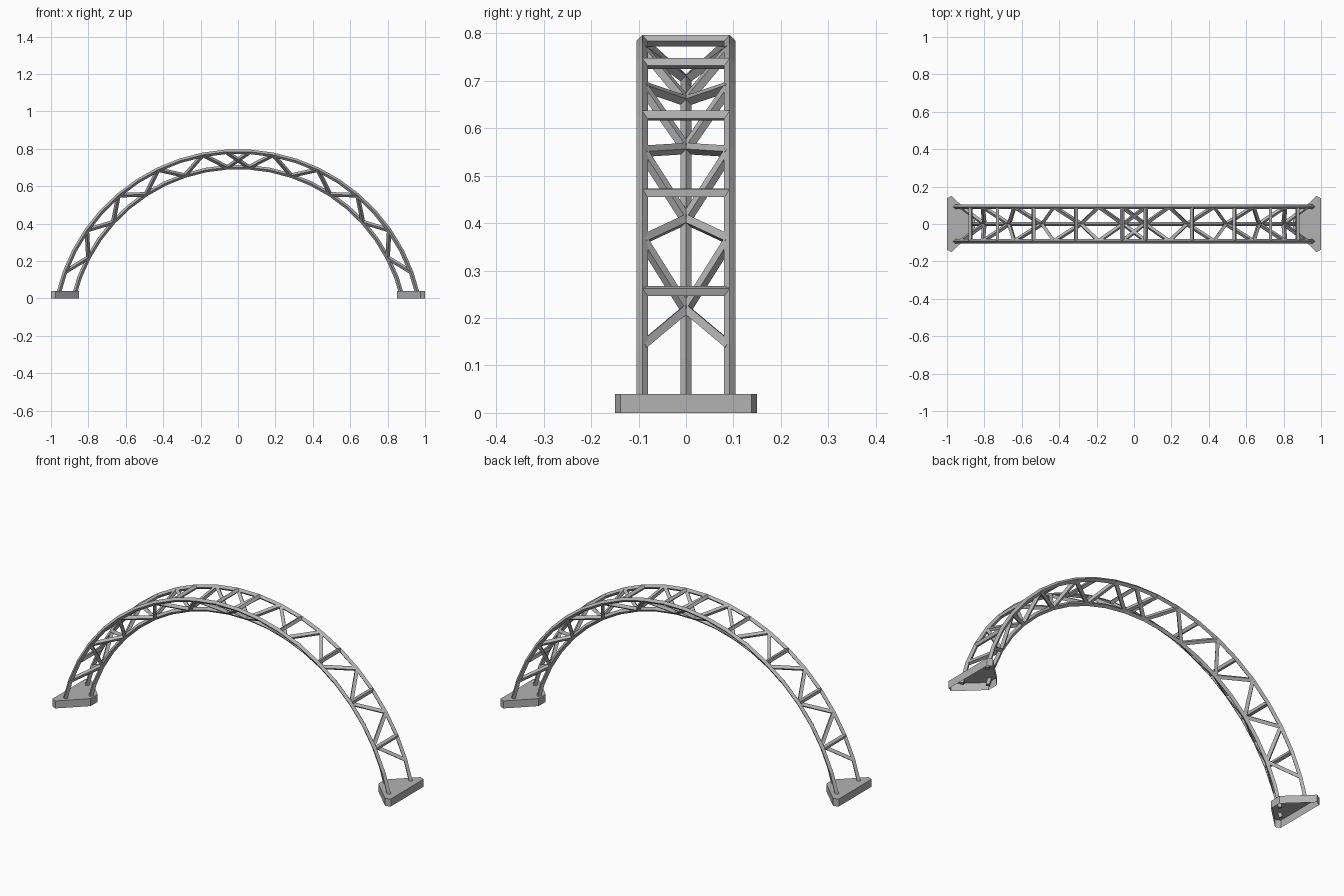
import bpy
import bmesh
from math import sin, cos, radians
from mathutils import Vector

cube = bpy.data.objects.get("Cube")
if cube:
    bpy.data.objects.remove(cube, do_unlink=True)

# Arch dimensions
OUTER_R, INNER_R = 0.986, 0.903
CENTRE_Z = -0.2
HALF_WIDTH = 0.092
TUBE = 0.012
SEGMENTS = 21
STEP = radians(7.34)
Y = Vector((0, 1, 0))

grey = bpy.data.materials.new("steel grey")
grey.use_nodes = True
grey.diffuse_color = (0.45, 0.45, 0.45, 1)
grey.node_tree.nodes["Principled BSDF"].inputs["Base Color"].default_value = (0.45, 0.45, 0.45, 1)


def node(i, r, y=0.0):
    """Point number i along the arch at radius r."""
    a = (i - SEGMENTS / 2) * STEP
    return Vector((r * sin(a), y, CENTRE_Z + r * cos(a)))


def finish(name, bm):
    bmesh.ops.recalc_face_normals(bm, faces=bm.faces)
    mesh = bpy.data.meshes.new(name)
    bm.to_mesh(mesh)
    bm.free()
    mesh.materials.append(grey)
    obj = bpy.data.objects.new(name, mesh)
    bpy.context.collection.objects.link(obj)
    return obj


def add_tube(bm, rings):
    """Square tube through a list of (centre, axis u, axis v)."""
    loops = [[bm.verts.new(c + d * TUBE) for d in (u, v, -u, -v)] for c, u, v in rings]
    for a, b in zip(loops, loops[1:]):
        for k in range(4):
            n = (k + 1) % 4
            bm.faces.new((a[k], a[n], b[n], b[k]))
    bm.faces.new(loops[0])
    bm.faces.new(loops[-1])


def chord(name, r, y):
    bm = bmesh.new()
    rings = []
    for i in range(SEGMENTS + 1):
        p = node(i, r, y)
        rings.append((p, (p - Vector((0, y, CENTRE_Z))).normalized(), Y))
    add_tube(bm, rings)
    finish(name, bm)


def add_bar(bm, a, b, u):
    v = (b - a).normalized().cross(u).normalized()
    add_tube(bm, [(a, u, v), (b, u, v)])


# Three curved chords
chord("front_outer_chord", OUTER_R, -HALF_WIDTH)
chord("back_outer_chord", OUTER_R, HALF_WIDTH)
chord("inner_chord", INNER_R, 0)

# Cross struts between the outer chords, and diagonals down to the inner chord
struts, diagonals = bmesh.new(), bmesh.new()
for i in range(2, SEGMENTS // 2 + 1, 2):
    for j, way in ((i, 1), (SEGMENTS - i, -1)):
        a, b = node(j, OUTER_R, -HALF_WIDTH), node(j, OUTER_R, HALF_WIDTH)
        radial = (node(j, OUTER_R) - node(j, INNER_R)).normalized()
        add_bar(struts, a, b, radial)
        foot = node(j, INNER_R)
        for k in (j - 1, j + 1):
            for side in (-1, 1):
                top = node(k, OUTER_R, side * HALF_WIDTH)
                add_bar(diagonals, foot, top, (top - foot).cross(Y).normalized())
finish("cross_struts", struts)
finish("diagonals", diagonals)

# Tapered footings, open underneath
for name, s in (("left_footing", 1), ("right_footing", -1)):
    half = [(1, 0.138), (0.975, 0.15), (0.85, 0.03)]
    outline = half + [(x, -y) for x, y in reversed(half)]
    bm = bmesh.new()
    low = [bm.verts.new((s * x, y, 0)) for x, y in outline]
    high = [bm.verts.new((s * x, y, 0.04)) for x, y in outline]
    bm.faces.new(high)
    for k in range(len(low)):
        n = (k + 1) % len(low)
        bm.faces.new((low[k], low[n], high[n], high[k]))
    finish(name, bm)
